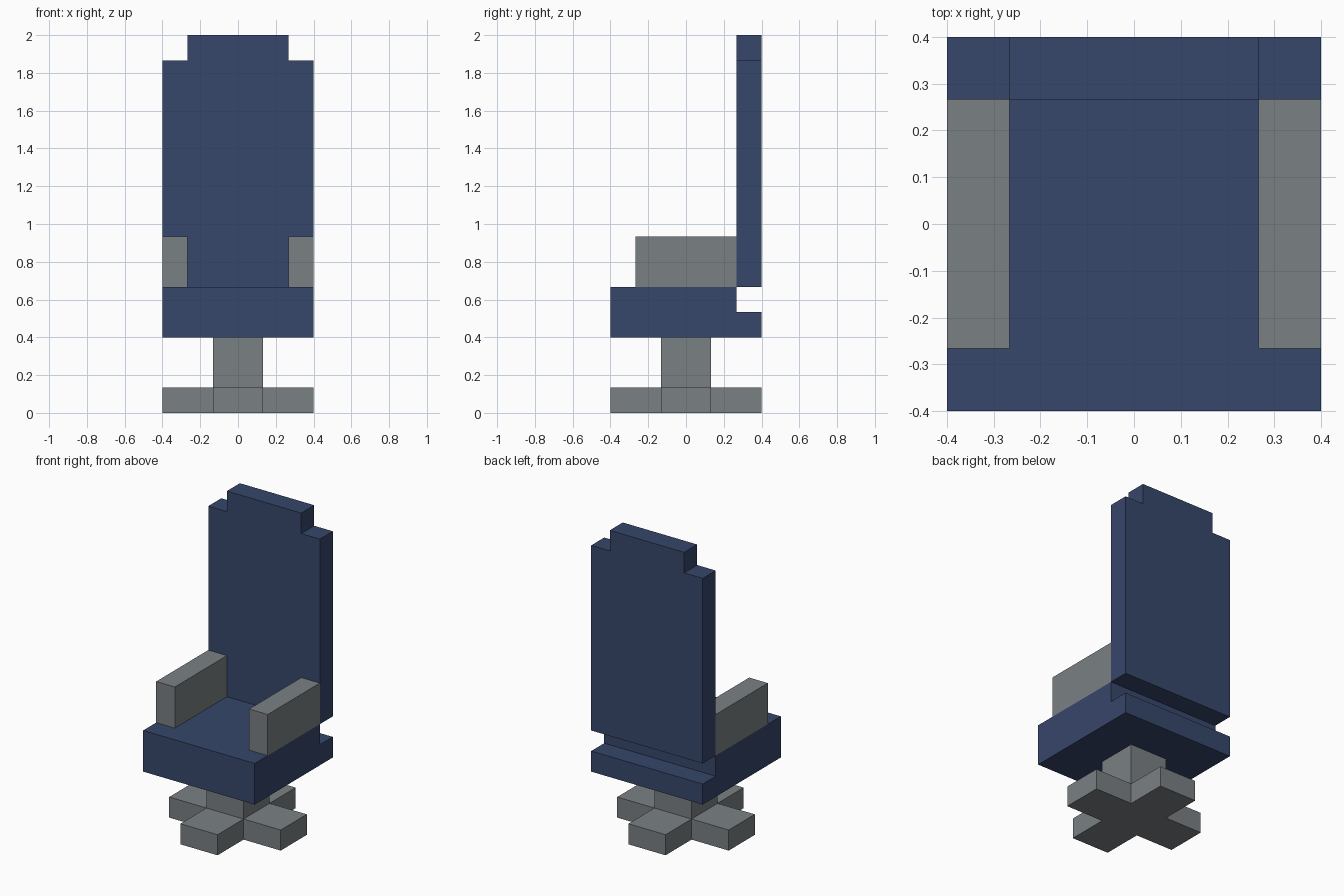
import bpy, bmesh
from mathutils import Vector

if "Cube" in bpy.data.objects:
    bpy.data.objects.remove(bpy.data.objects["Cube"], do_unlink=True)

U = 2 / 15           # the whole chair sits on this grid unit


def material(name, rgb):
    m = bpy.data.materials.new(name)
    m.use_nodes = True
    m.diffuse_color = (*rgb, 1)
    m.node_tree.nodes["Principled BSDF"].inputs["Base Color"].default_value = (*rgb, 1)
    return m


blue = material("navy blue", (0.037, 0.061, 0.147))
grey = material("grey", (0.195, 0.216, 0.231))


def prism(name, profile, axis, start, end, mat):
    """Extrude a 2D profile (in grid units) along the given axis."""
    def place(a, b):
        return {"x": (start, a, b), "y": (a, start, b), "z": (a, b, start)}[axis]
    bm = bmesh.new()
    face = bm.faces.new([bm.verts.new(Vector(place(a, b)) * U) for a, b in profile])
    out = bmesh.ops.extrude_face_region(bm, geom=[face], use_keep_orig=True)
    shift = Vector([(end - start) * U if axis == c else 0 for c in "xyz"])
    bmesh.ops.translate(bm, vec=shift,
                        verts=[g for g in out["geom"] if isinstance(g, bmesh.types.BMVert)])
    bmesh.ops.recalc_face_normals(bm, faces=bm.faces)
    mesh = bpy.data.meshes.new(name)
    bm.to_mesh(mesh)
    bm.free()
    mesh.materials.append(mat)
    obj = bpy.data.objects.new(name, mesh)
    bpy.context.collection.objects.link(obj)
    return obj


def rect(a0, a1, b0, b1):
    return [(a0, b0), (a1, b0), (a1, b1), (a0, b1)]


# Cross-shaped foot and square column
cross = [(-1, -3), (1, -3), (1, -1), (3, -1), (3, 1), (1, 1),
         (1, 3), (-1, 3), (-1, 1), (-3, 1), (-3, -1), (-1, -1)]
prism("base_cross", cross, "z", 0, 1, grey)
prism("column", rect(-1, 1, -1, 1), "z", 1, 3, grey)

# Seat with a lower step along the rear edge (side profile)
prism("seat", [(-3, 3), (3, 3), (3, 4), (2, 4), (2, 5), (-3, 5)], "x", -3, 3, blue)

# Tall backrest with notched top corners (front profile)
prism("backrest", [(-3, 5), (3, 5), (3, 14), (2, 14), (2, 15),
                   (-2, 15), (-2, 14), (-3, 14)], "y", 2, 3, blue)

# Armrests
for side, x in (("left", 2), ("right", -3)):
    prism(side + "_armrest", rect(-2, 2, 5, 7), "x", x, x + 1, grey)
